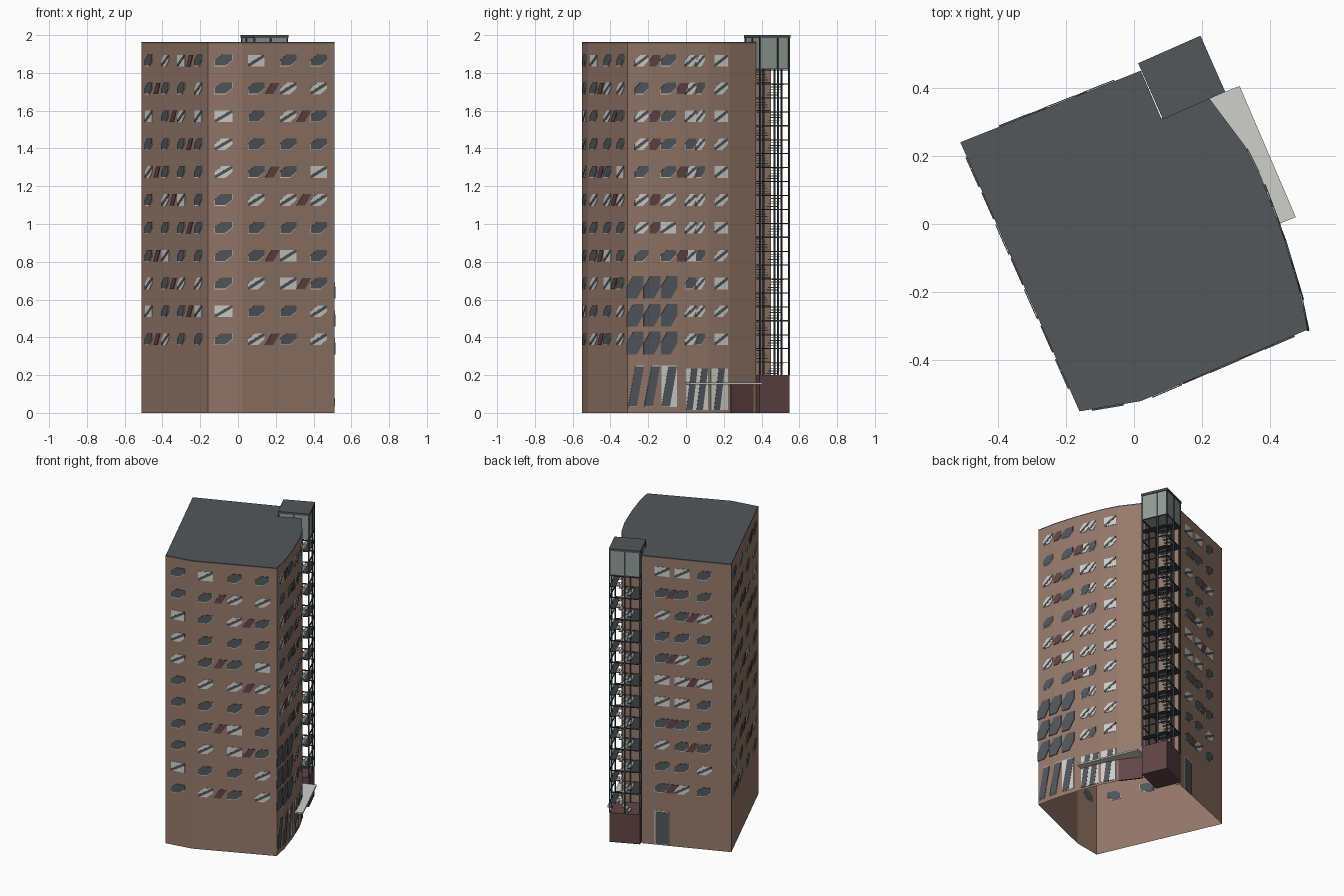
import bpy, bmesh, math
from mathutils import Vector, Matrix

cube = bpy.data.objects.get("Cube")
if cube:
    bpy.data.objects.remove(cube, do_unlink=True)


def material(name, rgb):
    m = bpy.data.materials.new(name)
    m.use_nodes = True
    m.diffuse_color = (*rgb, 1)
    m.node_tree.nodes["Principled BSDF"].inputs["Base Color"].default_value = (*rgb, 1)
    return m


BRICK = material("brown brick", (0.30, 0.19, 0.145))
SLATE = material("slate grey", (0.085, 0.095, 0.105))
PALE = material("pale grey", (0.62, 0.62, 0.59))
MAROON = material("maroon", (0.12, 0.06, 0.06))
GLASS = material("green grey glass", (0.29, 0.33, 0.31))
STEEL = material("dark steel", (0.04, 0.05, 0.055))


def finish(bm, name, mat):
    bmesh.ops.recalc_face_normals(bm, faces=bm.faces)
    mesh = bpy.data.meshes.new(name)
    bm.to_mesh(mesh)
    bm.free()
    mesh.materials.append(mat)
    ob = bpy.data.objects.new(name, mesh)
    bpy.context.collection.objects.link(ob)
    return ob


def prism(bm, points, offset):
    """Extrude a flat polygon along an offset vector into a closed solid."""
    face = bm.faces.new([bm.verts.new(p) for p in points])
    geo = bmesh.ops.extrude_face_region(bm, geom=[face], use_keep_orig=True)
    verts = [g for g in geo["geom"] if isinstance(g, bmesh.types.BMVert)]
    bmesh.ops.translate(bm, verts=verts, vec=offset)


# Footprint, counterclockwise, with a bowed side and a notch for the stair tower
BOW = [(0.51, -0.31), (0.485, -0.19), (0.44, -0.04), (0.38, 0.12), (0.325, 0.23), (0.22, 0.37)]
LEFT_END, CHAMFER, FRONT = (-0.51, 0.24), (-0.16, -0.55), (0.02, -0.52)
NOTCH, BACK = (0.08, 0.31), (0.02, 0.45)
OUTLINE = [LEFT_END, CHAMFER, FRONT] + BOW + [NOTCH, BACK]
HEIGHT = 1.955

# Brick walls, open underneath
bm = bmesh.new()
low = [bm.verts.new((x, y, 0)) for x, y in OUTLINE]
high = [bm.verts.new((x, y, HEIGHT)) for x, y in OUTLINE]
for i in range(len(low)):
    j = (i + 1) % len(low)
    bm.faces.new((low[i], low[j], high[j], high[i]))
finish(bm, "brick_walls", BRICK)

# Flat roof
bm = bmesh.new()
prism(bm, [(x, y, HEIGHT) for x, y in OUTLINE], (0, 0, 0.008))
finish(bm, "main_roof", SLATE)

# Wall plates are gathered into one mesh for each colour
panes, blinds, panels = bmesh.new(), bmesh.new(), bmesh.new()
RECT = [(-.5, -.5), (.5, -.5), (.5, .5), (-.5, .5)]
HEX = [(-.5, -.5), (.1, -.5), (.5, .0), (.5, .5), (-.1, .5), (-.5, 0)]
BAND = [(-.5, -.5), (-.4, -.5), (.5, .3), (.5, .5), (.4, .5), (-.5, -.3)]
SLANT = [(-.5, -.5), (.05, -.5), (.5, .5), (-.05, .5)]


def plate(bm, spot, z, w, h, shape, depth):
    """Thin plate straddling the wall at a spot (point, direction along wall)."""
    p, d = spot
    n = Vector((d.y, -d.x, 0))
    pts = [p + d * s * w + Vector((0, 0, z + t * h)) - n * depth for s, t in shape]
    prism(bm, pts, n * depth * 2)


def along(a, b, t):
    a, b = Vector((*a, 0)), Vector((*b, 0))
    return a.lerp(b, t), (b - a).normalized()


def bow_at(y):
    for a, b in zip(BOW, BOW[1:]):
        if a[1] <= y <= b[1]:
            return along(a, b, (y - a[1]) / (b[1] - a[1]))


def window(spot, z, w, kind, h=0.062):
    """h: dark pane, m: half-drawn blind, l: full blind."""
    if kind == "h":
        plate(blinds, spot, z, w, h, HEX, 0.003)
        plate(panes, spot, z + 0.002, w * 0.97, h * 0.94, HEX, 0.0045)
    else:
        plate(blinds, spot, z, w, h, RECT if kind == "l" else HEX, 0.003)
        plate(panes, spot, z, w, h, BAND, 0.0045)


ROWS = [1.865 - 0.1475 * i for i in range(11)]


def wall_windows(a, b, columns, gaps, shift):
    """Columns map wall position to blind pattern; gaps hold the coloured panels."""
    for t, pattern in columns:
        for i, z in enumerate(ROWS):
            window(along(a, b, t), z, 0.095, pattern[i % len(pattern)])
    for i, z in enumerate(ROWS):
        k = (i + shift) % 3
        if k < len(gaps):
            plate(panels, along(a, b, gaps[k]), z, 0.085, 0.06, SLANT, 0.0035)


wall_windows(LEFT_END, CHAMFER,
             [(.11, "hhlhmhhhmlh"), (.36, "mhhhhmhlhhm"), (.60, "lhmhhlhhmhh"), (.86, "hmlhhhhhmlh")],
             [.235, .48, .73], 2)
wall_windows(CHAMFER, FRONT, [(.46, "hhlmmhhhhlh")], [], 0)
wall_windows(FRONT, BOW[0],
             [(.155, "lhhhhmhhmhm"), (.50, "hmmhhmhllhh"), (.83, "hmhhlmhhhmm")],
             [.33, .67], 2)
wall_windows(BACK, LEFT_END,
             [(.23, "lhmhhl"), (.45, "lhhhml"), (.70, "hhmhhlh")],
             [.34, .57], 2)

# Bowed side: ordinary floors, then large glazing on the lower floors
for i, z in enumerate(ROWS):
    window(bow_at(0.025), z, 0.065, "mmlhm"[i % 5])
    window(bow_at(0.075), z, 0.05, "mhm"[i % 3])
    window(bow_at(0.185), z, 0.078, "lm"[i % 2])
    if i < 8:
        window(bow_at(-0.235), z, 0.075, "mhm"[i % 3])
        window(bow_at(-0.095), z, 0.085, "hhhhhml"[i % 7])
        y = -0.02 if i % 3 == 1 else -0.165
        plate(panels, bow_at(y), z, 0.06, 0.06, HEX, 0.0035)
    else:
        for y in (-0.27, -0.18, -0.09):
            plate(panes, bow_at(y), z - 0.02, 0.09, 0.12, HEX, 0.0045)

# Ground floor glazing and entrance
for y in (-0.265, -0.18, -0.09):
    plate(blinds, bow_at(y), 0.14, 0.085, 0.22, RECT if y > -0.1 else SLANT, 0.003)
    plate(panes, bow_at(y), 0.14, 0.085, 0.21, SLANT, 0.0045)
for y in (0.03, 0.085, 0.175):
    plate(blinds, bow_at(y), 0.125, 0.1 if y > 0.1 else 0.065, 0.22, RECT, 0.003)
    plate(panes, bow_at(y), 0.125, 0.065, 0.22, SLANT, 0.0045)
plate(panels, bow_at(0.295), 0.075, 0.15, 0.15, RECT, 0.0045)

# Back door
door = along(BACK, LEFT_END, 0.225)
plate(blinds, door, 0.12, 0.09, 0.23, RECT, 0.003)
plate(panes, door, 0.118, 0.08, 0.22, RECT, 0.0045)

finish(panes, "window_panes", SLATE)
finish(blinds, "window_blinds", PALE)
finish(panels, "wall_panels", MAROON)

# Entrance canopy
bm = bmesh.new()
prism(bm, [(0.22, 0.37, 0.15), (0.425, 0.0, 0.15), (0.475, 0.02, 0.15), (0.31, 0.405, 0.15)], (0, 0, 0.01))
finish(bm, "entrance_canopy", PALE)

# Stair tower, built in its own turned frame
TOWER = Matrix.Translation((0.14, 0.43, 0)) @ Matrix.Rotation(math.radians(23.8), 4, "Z")
U, V = 0.098, 0.088


def box(bm, x0, x1, y0, y1, z0, z1):
    mid = Matrix.Translation(((x0 + x1) / 2, (y0 + y1) / 2, (z0 + z1) / 2))
    size = Matrix.Diagonal((x1 - x0, y1 - y0, z1 - z0, 1))
    bmesh.ops.create_cube(bm, size=1, matrix=TOWER @ mid @ size)


def tower_box(name, mat, grow, z0, z1):
    bm = bmesh.new()
    box(bm, -U - grow, U + grow, -V - grow, V + grow, z0, z1)
    finish(bm, name, mat)


tower_box("tower_base", MAROON, -0.002, 0, 0.2)
tower_box("tower_cabin", GLASS, -0.004, 1.82, 1.985)
tower_box("tower_roof", SLATE, 0.002, 1.985, 2.0)

# Steel posts and ring beams
bm = bmesh.new()
P = 0.004
for x in (-U + P, 0, U - P):
    for y in (-V + P, 0.02, V - P):
        if x or abs(y) > 0.05:
            box(bm, x - P, x + P, y - P, y + P, 0.2, 1.985)
for i in range(11):
    z = 0.34 + 0.1475 * i
    for s in (-1, 1):
        edge = s * (V - 0.003)
        box(bm, -U, U, edge - 0.003, edge + 0.003, z - 0.003, z + 0.003)
        edge = s * (U - 0.003)
        box(bm, edge - 0.003, edge + 0.003, -V, V, z - 0.003, z + 0.003)
finish(bm, "tower_frame", STEEL)

# Landings and stair treads
landings, treads = bmesh.new(), bmesh.new()
for i in range(11):
    z = 0.34 + 0.1475 * i
    box(landings, -U, -0.03, -V, V, z - 0.003, z + 0.002)
    box(landings, 0.06, U, -V, V, z - 0.077, z - 0.072)
    for k in range(5):
        x = -0.03 + 0.018 * k
        box(treads, x, x + 0.018, -V, -0.01, z - 0.014 * k - 0.012, z - 0.014 * k - 0.008)
        box(treads, x, x + 0.018, 0.01, V - 0.02, z - 0.134 + 0.014 * k, z - 0.13 + 0.014 * k)
finish(landings, "stair_landings", STEEL)
finish(treads, "stair_treads", GLASS)
